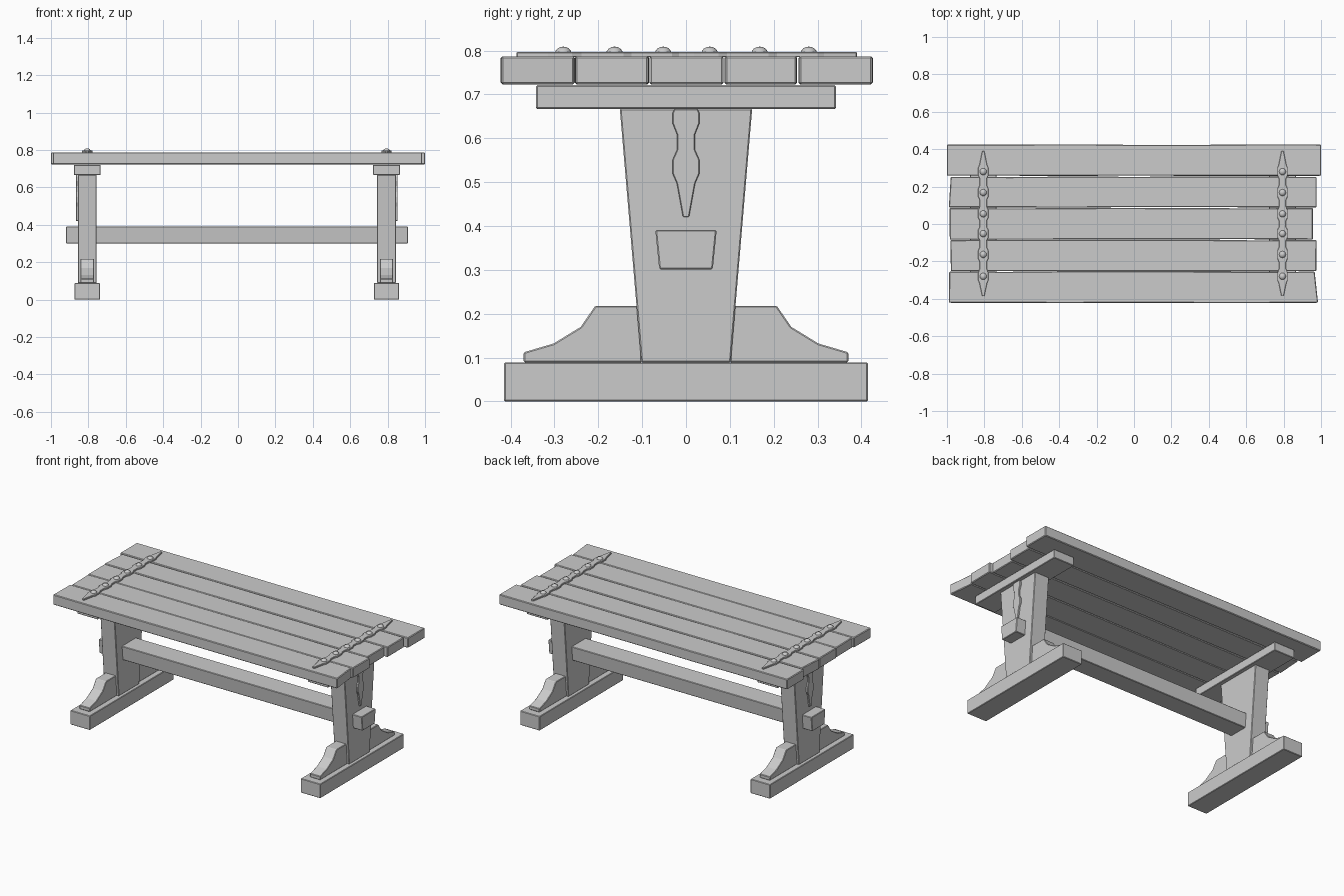
import bpy, bmesh, random
from mathutils import Vector

if "Cube" in bpy.data.objects:
    bpy.data.objects.remove(bpy.data.objects["Cube"])

random.seed(4)
CX = -0.006  # small shift of the trestles relative to the top


def prism(name, pts, lo, hi, axis, bevel=0.003):
    """Extrude a 2D outline along x (pts are y,z) or z (pts are x,y)."""
    def put(p, t):
        return Vector((t, p[0], p[1])) if axis == 'x' else Vector((p[0], p[1], t))
    bm = bmesh.new()
    a = [bm.verts.new(put(p, lo)) for p in pts]
    b = [bm.verts.new(put(p, hi)) for p in pts]
    n = len(pts)
    bm.faces.new(a)
    bm.faces.new(b[::-1])
    for i in range(n):
        bm.faces.new((a[i], b[i], b[(i + 1) % n], a[(i + 1) % n]))
    bmesh.ops.recalc_face_normals(bm, faces=bm.faces)
    me = bpy.data.meshes.new(name)
    bm.to_mesh(me)
    bm.free()
    ob = bpy.data.objects.new(name, me)
    bpy.context.collection.objects.link(ob)
    if bevel:
        m = ob.modifiers.new("worn_edges", 'BEVEL')
        m.width = bevel
        m.segments = 1
        m.limit_method = 'ANGLE'
    return ob


def rect(u0, u1, v0, v1):
    return [(u0, v0), (u1, v0), (u1, v1), (u0, v1)]


def symmetric(half):
    """Outline from (half width, position) pairs, mirrored across the middle."""
    return half + [(-w, p) for w, p in reversed(half)]


# Tabletop planks: y0, y1, then left end x at y0 / y1, right end x at y0 / y1
planks = [
    (-0.421, -0.255, -0.990, -0.988, 0.984, 0.966),
    (-0.252, -0.086, -0.979, -0.982, 0.975, 0.976),
    (-0.083, 0.085, -0.985, -0.986, 0.957, 0.957),
    (0.089, 0.252, -0.990, -0.980, 0.976, 0.976),
    (0.258, 0.425, -1.000, -1.000, 1.000, 1.000),
]
for i, (y0, y1, l0, l1, r0, r1) in enumerate(planks):
    def edge(xa, xb, y):
        inner = [(xa + (xb - xa) * k / 6, y + random.uniform(-0.002, 0.002))
                 for k in range(1, 6)]
        return [(xa, y)] + inner + [(xb, y)]
    outline = edge(l0, r0, y0) + edge(l1, r1, y1)[::-1]
    prism(f"plank_{i + 1}", outline, 0.723, 0.787, 'z', 0.004)

# Iron strap outline: pointed tips, swelling around each stud
studs = [-0.280, -0.163, -0.052, 0.054, 0.168, 0.280]
strap = [(0.006, -0.386), (0.021, -0.315)]
for i, y in enumerate(studs):
    strap += [(0.028, y - 0.020), (0.028, y + 0.020)]
    if i < 5:
        mid = (y + studs[i + 1]) / 2
        strap += [(0.019, mid - 0.017), (0.019, mid + 0.017)]
strap += [(0.021, 0.315), (0.006, 0.390)]

# Hanging iron and foot brace outlines
iron = [(0.007, 0.420), (0.021, 0.497), (0.031, 0.520), (0.031, 0.550),
        (0.020, 0.575), (0.020, 0.607), (0.031, 0.635), (0.031, 0.657),
        (0.026, 0.667)]
brace = [(0.100, 0.089), (0.370, 0.089), (0.370, 0.112), (0.302, 0.132),
         (0.240, 0.170), (0.207, 0.218), (0.105, 0.218)]

for side, s in (("left", -1), ("right", 1)):
    c = CX + s * 0.800
    # Trestle: foot, tapered leg, top bearer
    prism(f"{side}_foot", rect(-0.415, 0.415, 0, 0.089), c - 0.068, c + 0.068, 'x')
    prism(f"{side}_leg", symmetric([(0.102, 0.089), (0.151, 0.668)]),
          c - 0.050, c + 0.050, 'x')
    prism(f"{side}_bearer", rect(-0.342, 0.342, 0.667, 0.721),
          c - 0.072, c + 0.072, 'x')
    # Braces on both sides of the leg
    for tag, t in (("front", -1), ("back", 1)):
        prism(f"{side}_{tag}_brace", [(t * y, z) for y, z in brace],
              c - 0.036, c + 0.036, 'x')
    # Hanging iron on the outer face
    x0, x1 = sorted((c + s * 0.048, c + s * 0.060))
    prism(f"{side}_leg_iron", symmetric(iron), x0, x1, 'x', 0.002)
    # Iron strap and studs on the tabletop
    prism(f"{side}_strap", [(c + x, y) for x, y in symmetric(strap)],
          0.785, 0.797, 'z', 0.002)
    for i, y in enumerate(studs):
        bpy.ops.mesh.primitive_uv_sphere_add(segments=16, ring_count=8, radius=1,
                                             location=(c, y, 0.793))
        stud = bpy.context.object
        stud.name = f"{side}_stud_{i + 1}"
        stud.scale = (0.019, 0.019, 0.016)
        bpy.ops.object.shade_smooth_by_angle()

# Stretcher beam passing through both legs
prism("stretcher", symmetric([(0.061, 0.301), (0.070, 0.391)]), -0.920, 0.908, 'x')
